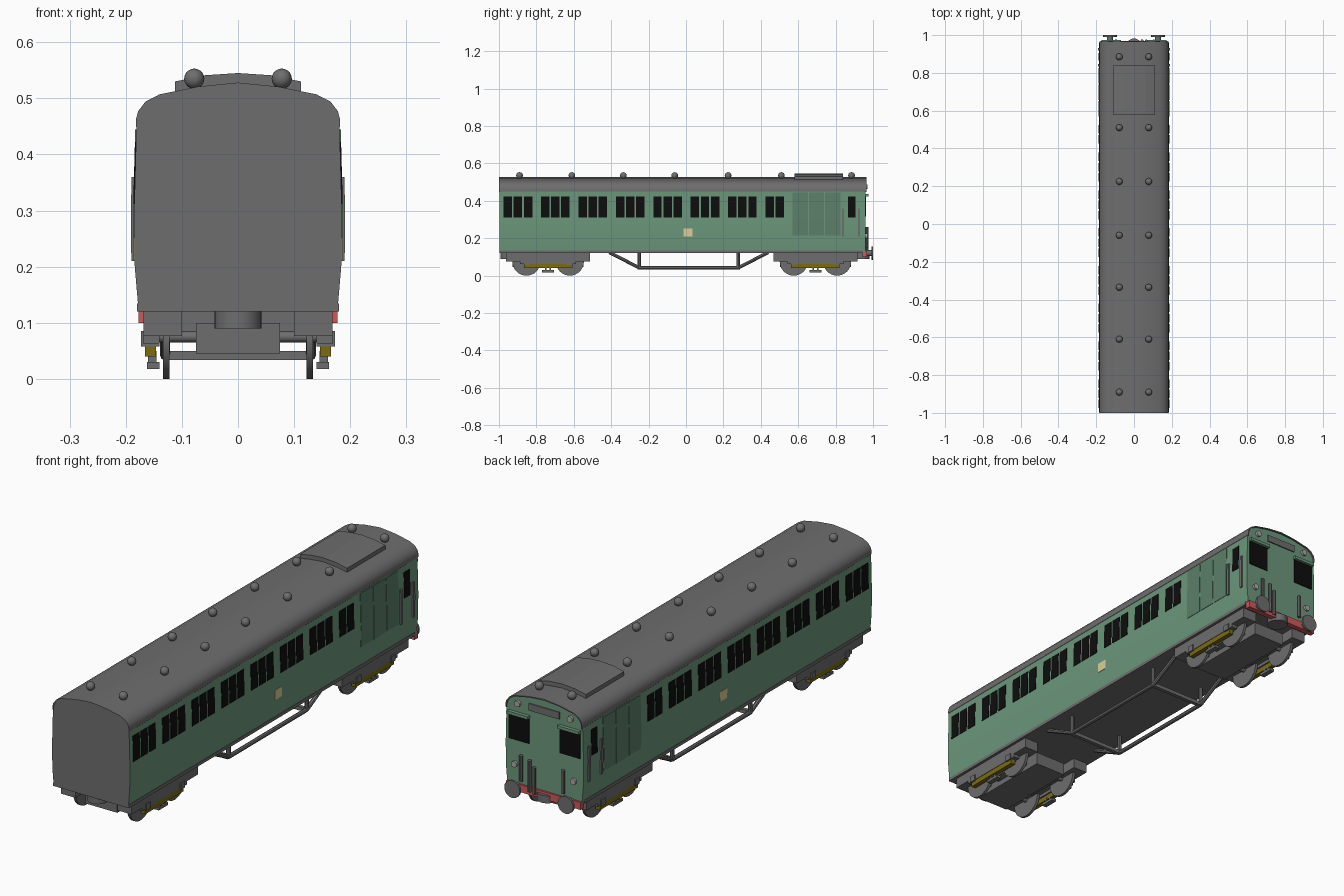
import bpy, bmesh, math
from mathutils import Matrix, Vector

if "Cube" in bpy.data.objects:
    bpy.data.objects.remove(bpy.data.objects["Cube"])


def material(name, r, g, b):
    m = bpy.data.materials.new(name)
    m.use_nodes = True
    m.diffuse_color = (r, g, b, 1)
    m.node_tree.nodes["Principled BSDF"].inputs["Base Color"].default_value = (r, g, b, 1)
    return m


GREY = material("mid grey", .155, .155, .155)
GREEN = material("coach green", .15, .31, .2)
DOOR = material("dark green", .105, .215, .14)
BLACK = material("window black", .004, .004, .004)
RED = material("beam red", .62, .1, .1)
GOLD = material("spring gold", .2, .15, .005)
CREAM = material("cream", .7, .62, .32)
LAMP = material("lamp grey", .4, .4, .4)


# Helpers that add pieces to a bmesh
def prism(bm, outline, y0, y1):
    a = [bm.verts.new((x, y0, z)) for x, z in outline]
    b = [bm.verts.new((x, y1, z)) for x, z in outline]
    bm.faces.new(a)
    bm.faces.new(b[::-1])
    for i in range(len(a)):
        j = (i + 1) % len(a)
        bm.faces.new((a[i], b[i], b[j], a[j]))


def box(bm, x0, x1, y0, y1, z0, z1):
    prism(bm, [(x0, z0), (x1, z0), (x1, z1), (x0, z1)], y0, y1)


def rod(bm, p, q, r, sides=24):
    p, q = Vector(p), Vector(q)
    d = q - p
    rot = d.to_track_quat('Z', 'Y').to_matrix().to_4x4()
    bmesh.ops.create_cone(bm, cap_ends=True, segments=sides, radius1=r, radius2=r,
                          depth=d.length, matrix=Matrix.Translation((p + q) / 2) @ rot)


def finish(name, bm, mats, mirror=False, smooth=False):
    bmesh.ops.recalc_face_normals(bm, faces=bm.faces)
    mesh = bpy.data.meshes.new(name)
    bm.to_mesh(mesh)
    bm.free()
    ob = bpy.data.objects.new(name, mesh)
    bpy.context.collection.objects.link(ob)
    for m in mats:
        mesh.materials.append(m)
    if mirror:
        ob.modifiers.new("Mirror", 'MIRROR')
    if smooth:
        bpy.ops.object.select_all(action='DESELECT')
        ob.select_set(True)
        bpy.context.view_layer.objects.active = ob
        bpy.ops.object.shade_smooth_by_angle(angle=math.radians(35))
    return ob


# Body shell: half section from sill to eaves, then over the roof
WALL = [(.178, .13), (.184, .2), (.185, .3), (.181, .45)]
ROOF = [(.182, .45), (.182, .462), (.178, .477), (.165, .494), (.14, .507), (.07, .521)]


def full(half, top):
    return half + [(0, top)] + [(-x, z) for x, z in reversed(half)]


bm = bmesh.new()
prism(bm, full(WALL + ROOF[1:], .526), -.998, .96)
bmesh.ops.recalc_face_normals(bm, faces=bm.faces)
for f in bm.faces:
    side = abs(f.normal.x) > .9 and f.calc_center_median().z < .45
    f.material_index = 1 if side or f.normal.y > .5 else 0
finish("body_shell", bm, [GREY, GREEN], smooth=True)

# Roof skin, slightly proud of the shell
bm = bmesh.new()
inner = [(x * .98, z - .004) for x, z in ROOF]
prism(bm, full(ROOF, .528) + full(inner, .522)[::-1], -1, .966)
bmesh.ops.remove_doubles(bm, verts=bm.verts, dist=1e-5)
finish("roof", bm, [GREY], smooth=True)

# Raised roof hatch
bm = bmesh.new()
prism(bm, [(.112, .505), (.112, .53), (.06, .541), (0, .545),
           (-.06, .541), (-.112, .53), (-.112, .505)], .58, .84)
finish("roof_hatch", bm, [GREY])

# Roof vents
bm = bmesh.new()
for y in (-.89, -.61, -.335, -.06, .225, .51, .885):
    bmesh.ops.create_uvsphere(bm, u_segments=16, v_segments=10, radius=.018,
                              matrix=Matrix.Translation((.078, y, .535)))
finish("roof_vents", bm, [GREY], mirror=True, smooth=True)


# Side plates that follow the curve of the wall
def wall_x(z):
    for (xa, za), (xb, zb) in zip(WALL, WALL[1:]):
        if z <= zb:
            return xa + (xb - xa) * (z - za) / (zb - za)
    return WALL[-1][0]


def plate(bm, y0, y1, z0, z1, out=.002):
    zs = [z0] + [z for _, z in WALL if z0 < z < z1] + [z1]
    prism(bm, [(wall_x(z) + out, z) for z in zs] +
          [(wall_x(z) - .003, z) for z in reversed(zs)], y0, y1)


bm = bmesh.new()
for group in range(8):
    for pane in range(2 if group == 7 else 3):
        y = -.975 + .2 * group + .054 * pane
        plate(bm, y, y + .045, .312, .422)
plate(bm, .865, .905, .312, .422)
finish("side_windows", bm, [BLACK], mirror=True)

bm = bmesh.new()
for i in range(3):
    plate(bm, .57 + .087 * i, .651 + .087 * i, .215, .444)
finish("luggage_doors", bm, [DOOR], mirror=True)

bm = bmesh.new()
plate(bm, -.014, .034, .21, .252)
finish("side_panel", bm, [CREAM], mirror=True)

bm = bmesh.new()
for y in (.84, .925):
    plate(bm, y - .006, y + .006, .21, .36, .006)
finish("side_handrails", bm, [GREY], mirror=True)

# Cab end
bm = bmesh.new()
box(bm, .073, .17, .957, .963, .315, .43)
finish("cab_windows", bm, [BLACK], mirror=True)

bm = bmesh.new()
box(bm, .07, .172, .957, .975, .424, .437)
finish("cab_visors", bm, [GREEN], mirror=True)

bm = bmesh.new()
box(bm, -.072, .072, .957, .965, .46, .49)
finish("destination_panel", bm, [GREY])

bm = bmesh.new()
for x, z in ((.125, .475), (.14, .212)):
    rod(bm, (x, .955, z), (x, .97, z), .013, 16)
finish("cab_lamps", bm, [LAMP], mirror=True, smooth=True)

bm = bmesh.new()
for x, z0, z1 in ((.105, .15, .26), (.065, .115, .25), (.043, .11, .225), (-.095, .15, .25)):
    rod(bm, (x, .969, z0), (x, .969, z1), .008, 10)
finish("cab_pipes", bm, [GREY], smooth=True)

bm = bmesh.new()
box(bm, -.177, .177, .945, .968, .1, .132)
finish("buffer_beam", bm, [RED])

bm = bmesh.new()
rod(bm, (.127, .96, .12), (.127, .992, .12), .016)
rod(bm, (.127, .991, .12), (.127, 1, .12), .037)
finish("buffers", bm, [GREY], mirror=True, smooth=True)

# Underframe
bm = bmesh.new()
box(bm, -.18, .18, -.998, .945, .12, .134)
finish("floor", bm, [GREY])

bm = bmesh.new()
for y in (-.95, .94):
    rod(bm, (0, y, .09), (0, y, .122), .042)
finish("couplings", bm, [GREY], smooth=True)

# Trusses: posts, lower rail, slanted ends and cross ties
bm = bmesh.new()
T = .13
for a, b in (((-.41, .124), (-.25, .042)), ((-.25, .042), (.28, .042)), ((.28, .042), (.44, .124)),
             ((-.25, .042), (-.25, .124)), ((.28, .042), (.28, .124))):
    rod(bm, (T, *a), (T, *b), .009, 8)
for y in (-.25, .28):
    box(bm, 0, T, y - .008, y + .008, .034, .05)
finish("trusses", bm, [GREY], mirror=True)

# Bogies
for end, c in (("front", -.737), ("back", .692)):
    bm = bmesh.new()
    box(bm, .1, .168, c - .225, c + .225, .076, .121)
    box(bm, .14, .168, c - .15, c + .15, .062, .08)
    for s in (-1, 1):
        y = c + s * .116
        box(bm, .14, .173, y - .014, y + .014, .058, .085)
    for s in (-1, 1):
        box(bm, .145, .16, c + s * .012 - .004, c + s * .012 + .004, .025, .05)
    box(bm, .14, .162, c - .032, c + .032, .018, .03)
    finish(end + "_bogie_frame", bm, [GREY], mirror=True)

    bm = bmesh.new()
    box(bm, -.075, .075, c - .19, c + .19, .045, .1)
    box(bm, -.11, .11, c - .06, c + .06, .068, .121)
    finish(end + "_bogie_bolster", bm, [GREY])

    bm = bmesh.new()
    for y in (c - .116, c + .116):
        rod(bm, (.122, y, .075), (.134, y, .075), .075, 32)
        rod(bm, (0, y, .075), (.15, y, .075), .01, 12)
    finish(end + "_wheels", bm, [GREY], mirror=True, smooth=True)

    bm = bmesh.new()
    box(bm, .146, .166, c - .13, c + .13, .04, .063)
    finish(end + "_springs", bm, [GOLD], mirror=True)
